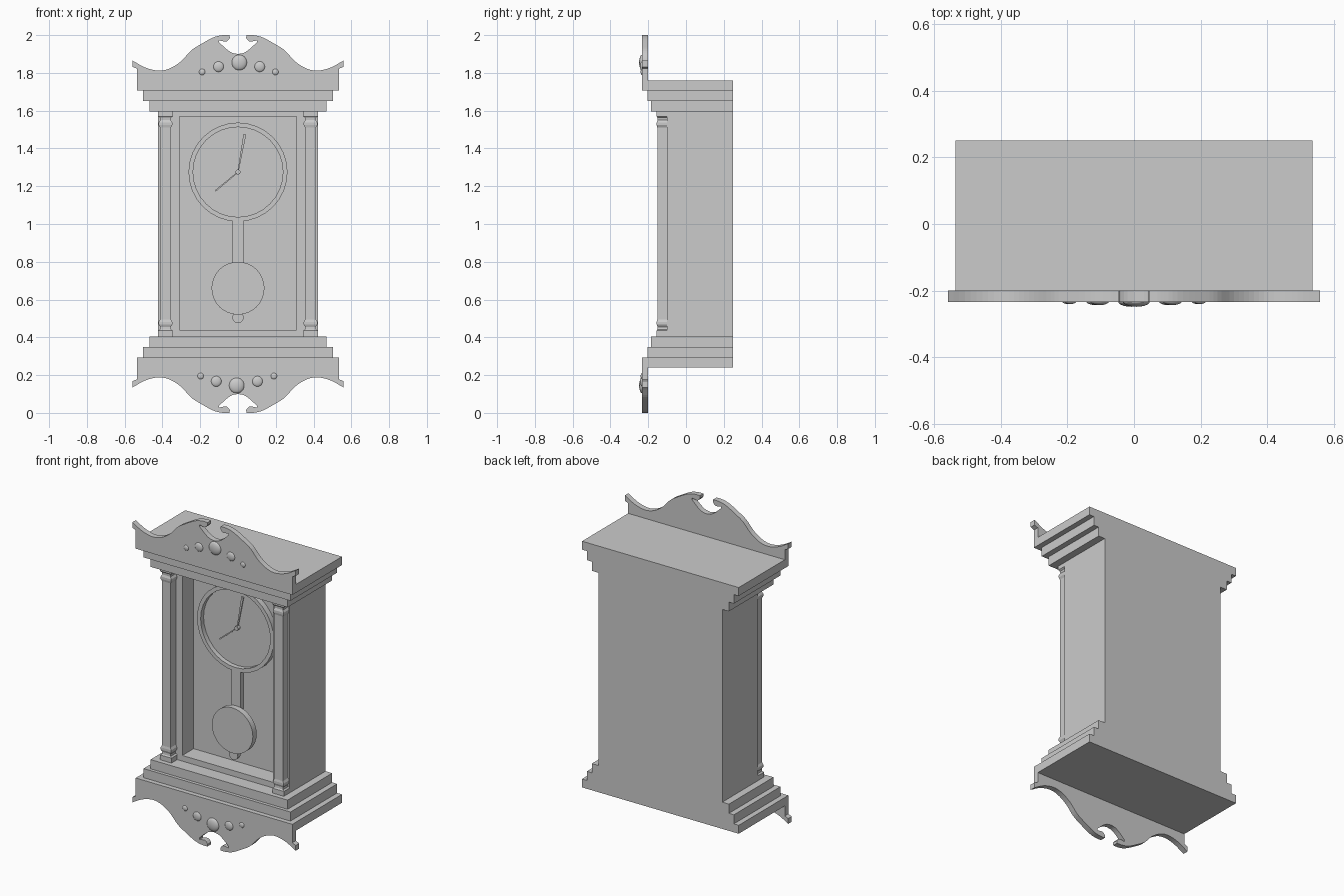
import bpy, bmesh, math
from mathutils import Matrix, Vector

if "Cube" in bpy.data.objects:
    bpy.data.objects.remove(bpy.data.objects["Cube"])


def finish(bm, name, smooth=False):
    bmesh.ops.recalc_face_normals(bm, faces=bm.faces[:])
    mesh = bpy.data.meshes.new(name)
    bm.to_mesh(mesh)
    bm.free()
    ob = bpy.data.objects.new(name, mesh)
    bpy.context.collection.objects.link(ob)
    if smooth:
        bpy.context.view_layer.objects.active = ob
        ob.select_set(True)
        bpy.ops.object.shade_smooth_by_angle(angle=math.radians(35))
        ob.select_set(False)
    return ob


def cube_bm(x0, x1, y0, y1, z0, z1):
    bm = bmesh.new()
    bmesh.ops.create_cube(bm, size=1)
    for v in bm.verts:
        v.co = Vector((x0 + (v.co.x + .5) * (x1 - x0), y0 + (v.co.y + .5) * (y1 - y0),
                       z0 + (v.co.z + .5) * (z1 - z0)))
    return bm


def box(name, *bounds):
    return finish(cube_bm(*bounds), name)


def plate(name, outline, y0, y1):
    """Extrude an x-z outline from y0 to y1."""
    bm = bmesh.new()
    face = bm.faces.new([bm.verts.new((x, y0, z)) for x, z in outline])
    new = bmesh.ops.extrude_face_region(bm, geom=[face])["geom"]
    bmesh.ops.translate(bm, vec=(0, y1 - y0, 0), verts=[g for g in new if isinstance(g, bmesh.types.BMVert)])
    return finish(bm, name)


def disc(name, x, z, r, y0, y1, n=32):
    bm = bmesh.new()
    bmesh.ops.create_cone(bm, cap_ends=True, segments=n, radius1=r, radius2=r, depth=y1 - y0,
                          matrix=Matrix.Translation((x, (y0 + y1) / 2, z)) @ Matrix.Rotation(math.pi / 2, 4, 'X'))
    return finish(bm, name, True)


def smooth_path(pts, n=4):
    """Catmull-Rom curve through the points."""
    p = [Vector(q) for q in pts]
    p = [2 * p[0] - p[1]] + p + [2 * p[-1] - p[-2]]
    out = []
    for a, b, c, d in zip(p, p[1:], p[2:], p[3:]):
        for i in range(n):
            t = i / n
            out.append(.5 * (2 * b + (c - a) * t + (2 * a - 5 * b + 4 * c - d) * t * t
                             + (3 * b - a - 3 * c + d) * t ** 3))
    return [tuple(q) for q in out] + [tuple(pts[-1])]


# Case with a recessed front
bm = cube_bm(-.423, .423, -.10, .25, .405, 1.605)
bm.faces.ensure_lookup_table()
front = min(bm.faces, key=lambda f: f.calc_center_median().y)
bmesh.ops.inset_region(bm, faces=[front], thickness=.03)
for v in front.verts:
    v.co = (math.copysign(.31, v.co.x), -.10, 1.57 if v.co.z > 1 else .44)
new = bmesh.ops.extrude_face_region(bm, geom=[front])["geom"]
for v in new:
    if isinstance(v, bmesh.types.BMVert):
        v.co.y = .01
if front.is_valid:
    bmesh.ops.delete(bm, geom=[front], context='FACES_ONLY')
finish(bm, "case")

# Half outline of the scrolled crest, from outer bottom to centre notch
sweep = smooth_path([(.558, 1.865), (.49, 1.828), (.42, 1.812), (.36, 1.824), (.30, 1.863),
                     (.25, 1.917), (.20, 1.95), (.13, 1.988), (.08, 2.0), (.045, 2.0)])
notch = smooth_path([(.043, 1.985), (.062, 1.966), (.10, 1.972)], 3)
dip = smooth_path([(.10, 1.962), (.06, 1.925), (.03, 1.906), (0, 1.90)], 3)
half = [(.535, 1.708), (.535, 1.822), (.558, 1.832)] + sweep + notch + dip
outline = half + [(-x, z) for x, z in half[-2::-1]]

# Top crest and stepped moulding; the base is the same turned upside down
for side, s in (("top", 1), ("base", -1)):
    flip = lambda z: 1 + s * (z - 1)
    plate(side + "_crest", [(s * x, flip(z)) for x, z in outline], -.234, -.20)
    for i, (w, y, z0, z1) in enumerate([(.468, -.185, 1.595, 1.652), (.502, -.205, 1.652, 1.708),
                                        (.535, -.20, 1.708, 1.76)]):
        box(f"{side}_moulding_{i + 1}", -w, w, y, .25, *sorted((flip(z0), flip(z1))))
    # Row of domed studs
    for i, (x, z, r, d) in enumerate([(-.19, 1.805, .017, .008), (-.103, 1.833, .028, .011),
                                      (.007, 1.855, .041, .016), (.115, 1.833, .028, .011),
                                      (.198, 1.805, .017, .008)]):
        bm = bmesh.new()
        bmesh.ops.create_uvsphere(bm, u_segments=20, v_segments=12, radius=1,
                                  matrix=Matrix.Translation((s * x, -.232, flip(z))) @ Matrix.Diagonal((r, d, r, 1)))
        finish(bm, f"{side}_stud_{i + 1}", True)

# Square columns with shaped ends
ends = [(.405, .039, .03), (.435, .039, .03), (.442, .03, .025), (.455, .028, .024),
        (.468, .036, .029), (.482, .036, .029), (.495, .029, .026)]
levels = ends + [(2.005 - z, a, b) for z, a, b in ends[::-1]]
for name, cx in (("left_column", -.384), ("right_column", .384)):
    bm = bmesh.new()
    rings = [[bm.verts.new((cx + sx * a, -.126 + sy * b, z)) for sx, sy in ((-1, -1), (1, -1), (1, 1), (-1, 1))]
             for z, a, b in levels]
    for r0, r1 in zip(rings, rings[1:]):
        for i in range(4):
            j = (i + 1) % 4
            bm.faces.new((r0[i], r0[j], r1[j], r1[i]))
    bm.faces.new(rings[0])
    bm.faces.new(rings[-1])
    finish(bm, name)

# Dial rim
bm = bmesh.new()
N = 32
loop = []
for i in range(N):
    a = 2 * math.pi * i / N
    loop.append([bm.verts.new((r * math.cos(a), y, 1.275 + r * math.sin(a)))
                 for r, y in ((.262, .015), (.262, -.025), (.238, -.025), (.238, .015))])
for i in range(N):
    p, q = loop[i], loop[(i + 1) % N]
    for k in range(4):
        m = (k + 1) % 4
        bm.faces.new((p[k], p[m], q[m], q[k]))
finish(bm, "dial_rim", True)
disc("dial_face", 0, 1.275, .24, .004, .015)
disc("hand_hub", 0, 1.275, .013, -.018, .008, 16)

# Tapered clock hands
for name, tip, w in (("minute_hand", (.036, 1.475), .007), ("hour_hand", (-.12, 1.175), .004)):
    a, b = Vector((0, 1.275)), Vector(tip)
    n = (b - a).orthogonal().normalized()
    plate(name, [a + n * .003, a - n * .003, b - n * w, b + n * w], -.009, -.003)

# Pendulum
box("pendulum_rod", -.03, .03, -.02, .012, .70, 1.025)
disc("pendulum_bob", 0, .66, .14, -.055, -.018)
disc("pendulum_tip", 0, .505, .03, -.045, -.018, 20)
